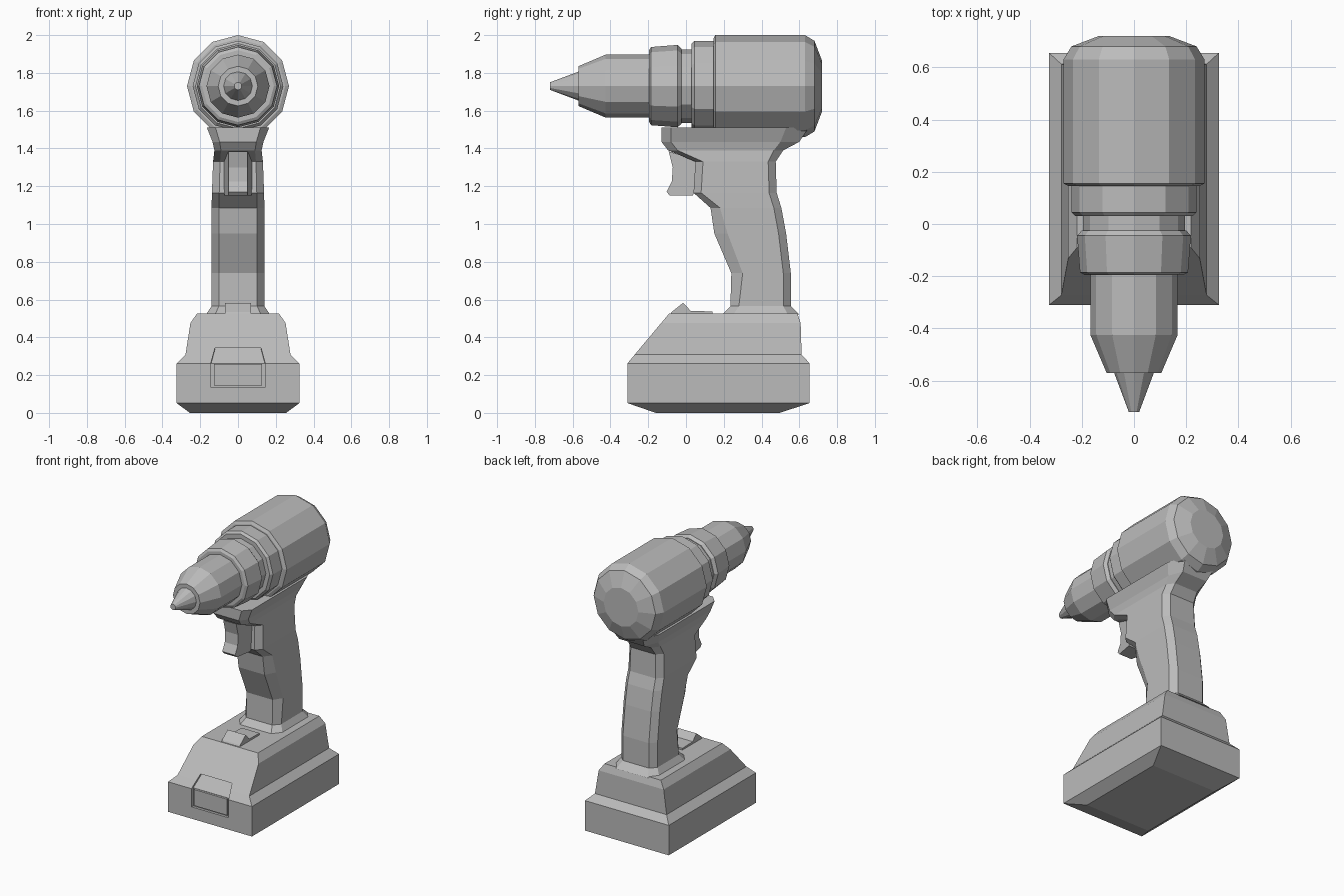
import bpy, bmesh
from math import sin, cos, pi

cube = bpy.data.objects.get("Cube")
if cube:
    bpy.data.objects.remove(cube, do_unlink=True)

GREY = (0.5, 0.5, 0.5, 1)
grey = bpy.data.materials.new("plain grey")
grey.use_nodes = True
grey.diffuse_color = GREY
grey.node_tree.nodes["Principled BSDF"].inputs["Base Color"].default_value = GREY


def loft(name, rings):
    """Skin a list of equal-length point rings and cap both ends."""
    bm = bmesh.new()
    loops = [[bm.verts.new(p) for p in ring] for ring in rings]
    n = len(loops[0])
    for a, b in zip(loops, loops[1:]):
        for i in range(n):
            j = (i + 1) % n
            bm.faces.new((a[i], a[j], b[j], b[i]))
    bm.faces.new(loops[0])
    bm.faces.new(loops[-1])
    bmesh.ops.recalc_face_normals(bm, faces=bm.faces)
    mesh = bpy.data.meshes.new(name)
    bm.to_mesh(mesh)
    bm.free()
    mesh.materials.append(grey)
    obj = bpy.data.objects.new(name, mesh)
    bpy.context.collection.objects.link(obj)
    return obj


def lathe(name, profile, sides=12, axis_z=1.73):
    """Revolve (y, radius) pairs around the barrel axis."""
    angles = [2 * pi * i / sides for i in range(sides)]
    return loft(name, [[(r * sin(a), y, axis_z + r * cos(a)) for a in angles]
                       for y, r in profile])


def slab(name, outline):
    """Mirror a side outline of (y, z, half width) about x = 0."""
    return loft(name, [[(s * w, y, z) for y, z, w in outline] for s in (-1, 1)])


# Barrel, chuck and collars
lathe("motor_housing", [(0.145, 0.25), (0.155, 0.27), (0.63, 0.27),
                        (0.68, 0.24), (0.72, 0.135)])
lathe("gear_ring", [(0.03, 0.225), (0.045, 0.24), (0.15, 0.24)])
lathe("collar_groove", [(-0.05, 0.195), (0.04, 0.195)])
lathe("torque_collar", [(-0.195, 0.19), (-0.185, 0.207), (-0.045, 0.218),
                        (-0.025, 0.2)])
lathe("chuck", [(-0.57, 0.105), (-0.425, 0.167), (-0.18, 0.167)])
lathe("bit_tip", [(-0.72, 0.02), (-0.56, 0.08)])


# Grip: height, front, back, half width, front bevel, back bevel
grip = [
    (0.52, 0.19, 0.60, 0.17, 0.06, 0.06),
    (0.565, 0.235, 0.555, 0.14, 0.045, 0.04),
    (0.74, 0.24, 0.555, 0.14, 0.06, 0.04),
    (0.95, 0.15, 0.53, 0.14, 0.07, 0.04),
    (1.085, 0.13, 0.505, 0.14, 0.05, 0.04),
    (1.165, 0.04, 0.48, 0.138, 0.04, 0.04),
    (1.33, 0.05, 0.475, 0.132, 0.04, 0.04),
    (1.39, -0.095, 0.515, 0.125, 0.05, 0.05),
    (1.435, -0.13, 0.60, 0.135, 0.05, 0.10),
    (1.51, -0.13, 0.65, 0.165, 0.05, 0.12),
]


def grip_section(z, front, back, w, bevel_f, bevel_b):
    half = [(0.72 * w, front), (w, front + bevel_f),
            (w, back - bevel_b), (0.72 * w, back)]
    return ([(x, y, z) for x, y in half]
            + [(-x, y, z) for x, y in reversed(half)])


loft("grip", [grip_section(*row) for row in grip])

# Trigger
slab("trigger", [(-0.092, 1.385, 0.05), (0.058, 1.335, 0.075),
                 (0.058, 1.19, 0.075), (0.035, 1.15, 0.072),
                 (-0.085, 1.15, 0.05), (-0.103, 1.17, 0.05),
                 (-0.075, 1.225, 0.05), (-0.07, 1.30, 0.05)])

# Battery base: height, front, back, half width
base = [
    (0, -0.16, 0.495, 0.255),
    (0.052, -0.31, 0.655, 0.325),
    (0.262, -0.31, 0.655, 0.325),
    (0.308, -0.272, 0.612, 0.278),
    (0.475, -0.132, 0.607, 0.252),
    (0.525, -0.09, 0.59, 0.218),
]
battery = loft("battery", [[(-w, f, z), (w, f, z), (w, b, z), (-w, b, z)]
                           for z, f, b, w in base])

# Recessed release panel on the battery front
cutter = slab("panel_cutter", [(-0.36, 0.135, 0.142), (-0.292, 0.135, 0.142),
                               (-0.292, 0.262, 0.142), (-0.25, 0.315, 0.142),
                               (-0.225, 0.345, 0.12), (-0.36, 0.345, 0.12),
                               (-0.36, 0.315, 0.142)])
cutter.hide_render = True
cut = battery.modifiers.new("panel recess", 'BOOLEAN')
cut.object = cutter
cut.operation = 'DIFFERENCE'
cut.solver = 'EXACT'
bpy.context.view_layer.objects.active = battery
bpy.ops.object.modifier_apply(modifier=cut.name)
bpy.data.objects.remove(cutter, do_unlink=True)

# Button in the recess, and sliding latch on the battery top
slab("release_button", [(-0.303, 0.145, 0.128), (-0.303, 0.258, 0.128),
                        (-0.28, 0.262, 0.128), (-0.28, 0.145, 0.128)])
slab("top_latch", [(-0.085, 0.52, 0.07), (-0.075, 0.535, 0.07),
                   (-0.015, 0.583, 0.07), (0.025, 0.54, 0.07),
                   (0.14, 0.537, 0.07), (0.14, 0.52, 0.07)])
